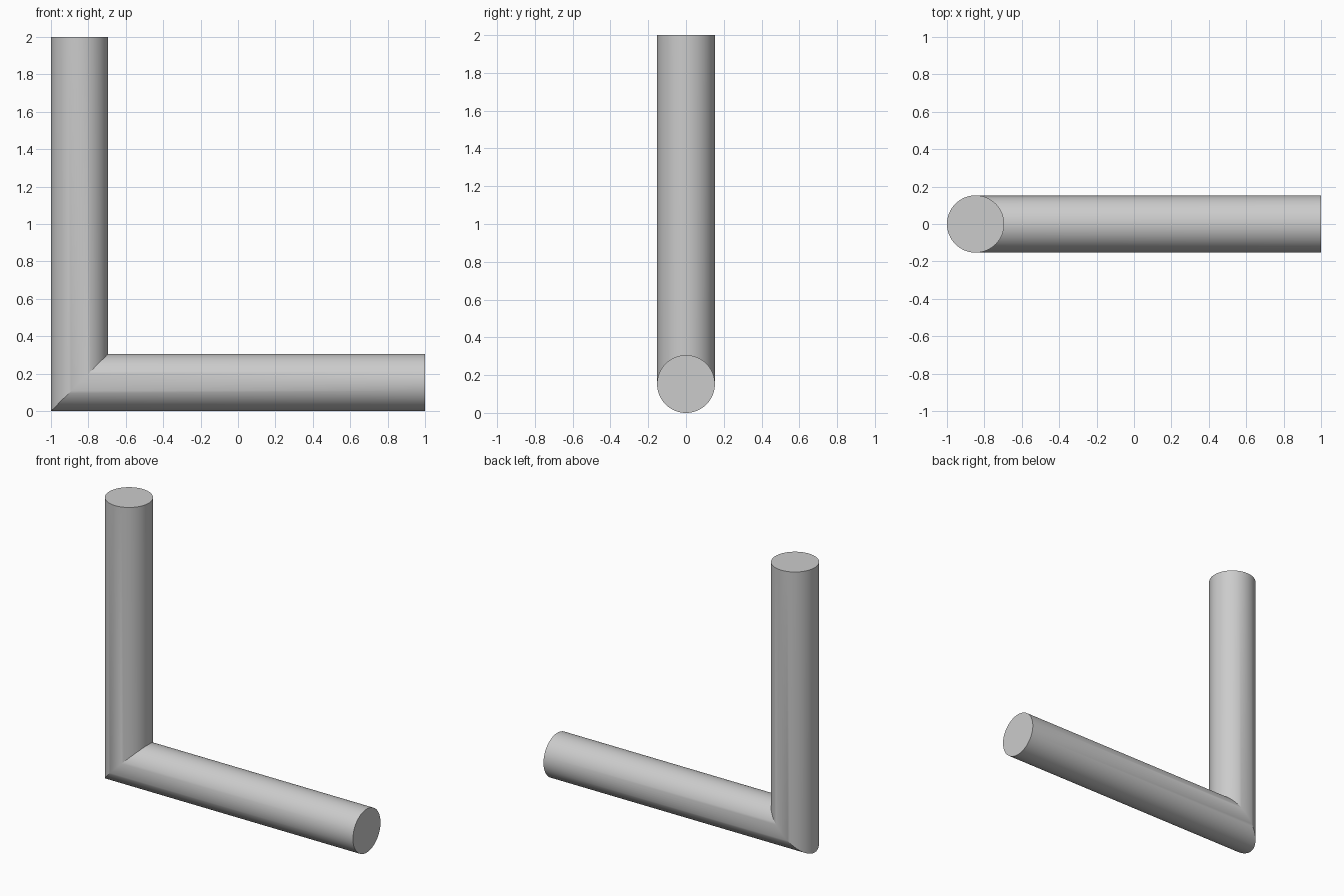
import bpy, bmesh, math

if "Cube" in bpy.data.objects:
    bpy.data.objects.remove(bpy.data.objects["Cube"])

R = 0.153      # pipe radius
CX = -1 + R    # axis of the upright
N = 64

bm = bmesh.new()


def ring(place):
    """Ring of vertices; place(u, v) maps the circle section to 3D."""
    angles = [2 * math.pi * i / N for i in range(N)]
    return [bm.verts.new(place(R * math.cos(a), R * math.sin(a))) for a in angles]


# Upright top, mitred corner, and free end of the horizontal arm
rings = [
    ring(lambda u, v: (CX + u, v, 2)),
    ring(lambda u, v: (CX + u, v, R + u)),
    ring(lambda u, v: (1, v, R + u)),
]

# Pipe walls
for a, b in zip(rings, rings[1:]):
    for i in range(N):
        j = (i + 1) % N
        bm.faces.new((a[i], a[j], b[j], b[i]))

# Flat end caps
bm.faces.new(rings[0])
bm.faces.new(rings[-1])
bmesh.ops.recalc_face_normals(bm, faces=bm.faces[:])

mesh = bpy.data.meshes.new("mitred_elbow_pipe")
bm.to_mesh(mesh)
bm.free()
pipe = bpy.data.objects.new("mitred_elbow_pipe", mesh)
bpy.context.collection.objects.link(pipe)

# Smooth walls, sharp caps and mitre
bpy.context.view_layer.objects.active = pipe
pipe.select_set(True)
bpy.ops.object.shade_smooth_by_angle(angle=math.radians(20))
